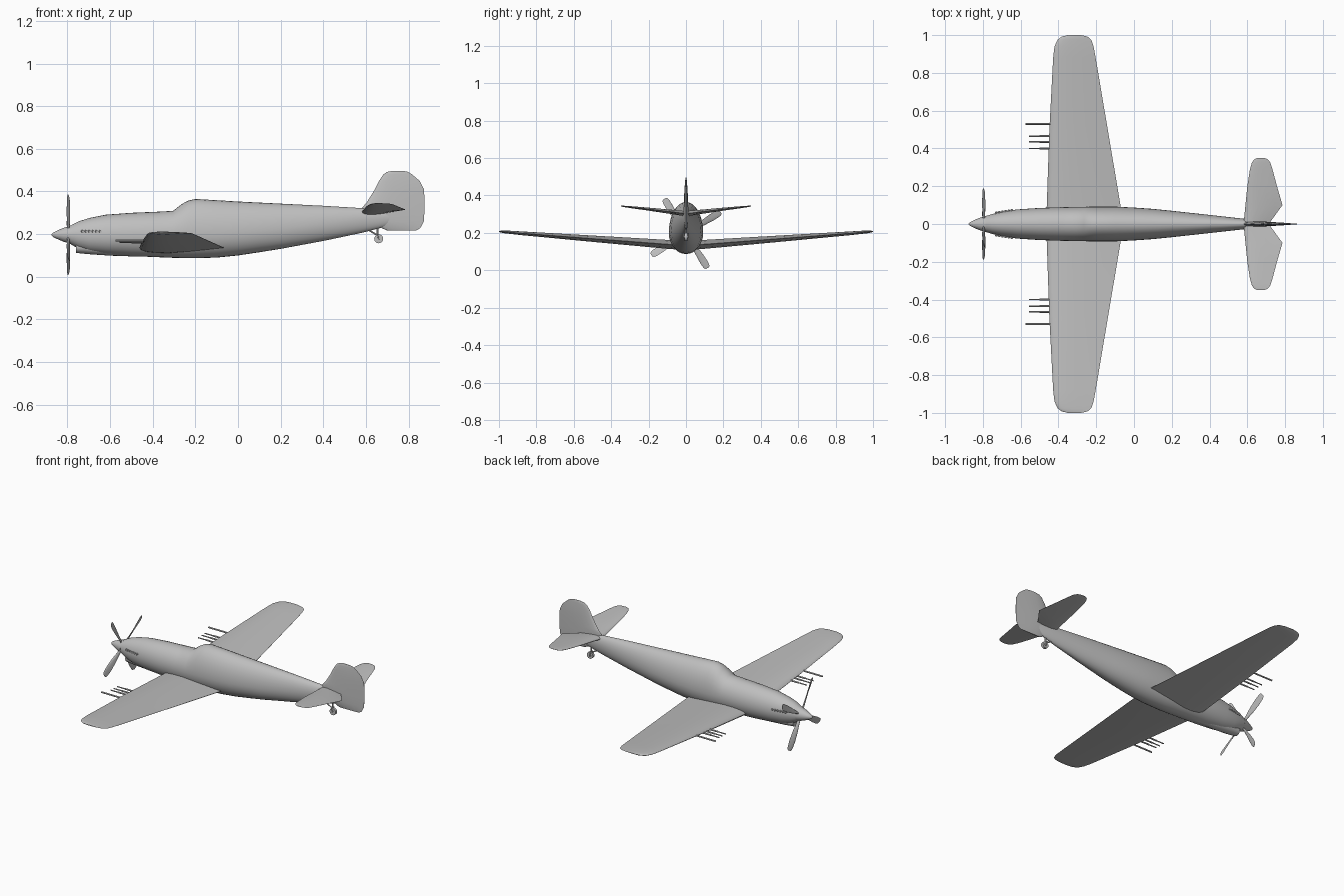
import bpy, bmesh, math
from mathutils import Vector, Matrix

cube = bpy.data.objects.get("Cube")
if cube:
    bpy.data.objects.remove(cube, do_unlink=True)

GREY = (0.52, 0.52, 0.52, 1)
mat = bpy.data.materials.new("plain grey")
mat.use_nodes = True
mat.diffuse_color = GREY
mat.node_tree.nodes["Principled BSDF"].inputs["Base Color"].default_value = GREY


def loft(name, rings, angle=35, mirror=False):
    """Skin a list of equal-length point rings and cap both ends."""
    bm = bmesh.new()
    rows = [[bm.verts.new(p) for p in ring] for ring in rings]
    n = len(rows[0])
    for a, b in zip(rows, rows[1:]):
        for i in range(n):
            j = (i + 1) % n
            bm.faces.new((a[i], a[j], b[j], b[i]))
    bm.faces.new(rows[0])
    bm.faces.new(rows[-1])
    bmesh.ops.recalc_face_normals(bm, faces=bm.faces)
    me = bpy.data.meshes.new(name)
    bm.to_mesh(me)
    bm.free()
    me.materials.append(mat)
    ob = bpy.data.objects.new(name, me)
    bpy.context.collection.objects.link(ob)
    bpy.ops.object.select_all(action="DESELECT")
    bpy.context.view_layer.objects.active = ob
    ob.select_set(True)
    bpy.ops.object.shade_smooth_by_angle(angle=math.radians(angle))
    if mirror:
        ob.modifiers.new("Mirror", "MIRROR").use_axis = (False, True, False)
    return ob


def egg(x, w, bottom, mid, top, n=32, y=0):
    """Upright cross-section, widest at height mid."""
    ring = []
    for i in range(n):
        t = math.tau * i / n
        c = math.cos(t)
        ring.append((x, y + w * math.sin(t), mid + c * ((top - mid) if c > 0 else (mid - bottom))))
    return ring


def tube(name, p, q, r, n=10, r2=None, mirror=False):
    """Straight rod between two points."""
    p, q = Vector(p), Vector(q)
    rot = (q - p).to_track_quat("Z", "Y")
    circle = [Vector((math.cos(math.tau * i / n), math.sin(math.tau * i / n), 0)) for i in range(n)]
    return loft(name, [[e + rot @ (c * s) for c in circle] for e, s in ((p, r), (q, r2 or r))], mirror=mirror)


# Half profile of a wing section: chord fraction, share of half thickness
HALF = [(0, 0), (.02, .4), (.08, .75), (.2, .97), (.35, 1), (.6, .7), (.8, .38), (1, .03)]
FOIL = HALF + [(u, -h) for u, h in reversed(HALF[1:])]


def wing_ring(lead, trail, thick, place):
    return [place(lead + (trail - lead) * u, h * thick / 2) for u, h in FOIL]


# Fuselage: x, half width, bottom, widest height, top
STATIONS = [
    (-.785, .042, .153, .197, .240), (-.75, .053, .132, .196, .259), (-.70, .065, .116, .195, .275),
    (-.62, .077, .105, .195, .291), (-.50, .085, .097, .195, .300), (-.38, .089, .092, .197, .305),
    (-.305, .090, .089, .198, .309), (-.265, .091, .088, .200, .340), (-.235, .092, .087, .201, .357),
    (-.20, .092, .087, .202, .365), (-.10, .092, .090, .204, .359), (0, .087, .100, .208, .353),
    (.10, .080, .115, .215, .348), (.20, .070, .131, .223, .343), (.40, .048, .168, .247, .333),
    (.58, .028, .206, .268, .322), (.68, .016, .232, .275, .312), (.76, .004, .262, .280, .298)]
loft("fuselage", [egg(*s) for s in STATIONS], 40)

# Spinner
loft("spinner", [egg(x, r, .197 - r, .197, .197 + r) for x, r in
                 [(-.875, .002), (-.868, .010), (-.85, .019), (-.82, .032), (-.785, .043)]], 50)

# Chin intake under the nose
loft("chin_intake", [egg(x, w, b, .14, .165, 20) for x, w, b in
                     [(-.76, .030, .112), (-.70, .036, .106), (-.60, .040, .099), (-.45, .03, .094)]])

# Main wings: y, leading x, trailing x, height, thickness
WING = [(.0, -.464, -.055, .133, .050), (.09, -.462, -.070, .138, .048), (.5, -.448, -.139, .169, .034),
        (.88, -.428, -.203, .198, .020), (.94, -.421, -.214, .203, .017), (.975, -.405, -.226, .205, .013),
        (.992, -.383, -.246, .207, .009), (1.0, -.350, -.280, .208, .003)]
loft("wings", [wing_ring(a, b, t, lambda x, h, y=y, z=z: (x, y, z + h)) for y, a, b, z, t in WING],
     40, mirror=True)

# Tailplane
TAIL = [(.0, .578, .715, .303, .028), (.02, .582, .728, .305, .027), (.10, .590, .786, .315, .022),
        (.20, .600, .757, .327, .016), (.29, .614, .733, .337, .011), (.325, .624, .722, .341, .008),
        (.342, .636, .708, .343, .005), (.35, .652, .690, .344, .002)]
loft("tailplane", [wing_ring(a, b, t, lambda x, h, y=y, z=z: (x, y, z + h)) for y, a, b, z, t in TAIL],
     40, mirror=True)

# Fin and rudder: height, leading x, trailing x, thickness
FIN = [(.217, .70, .835, .006), (.228, .675, .855, .014), (.26, .64, .872, .022), (.315, .575, .875, .026),
       (.35, .605, .875, .023), (.41, .642, .873, .019), (.45, .662, .852, .014), (.48, .682, .817, .009),
       (.492, .70, .797, .006), (.497, .725, .775, .002)]
loft("fin", [wing_ring(a, b, t, lambda x, h, z=z: (x, h, z)) for z, a, b, t in FIN], 40)

# Propeller blades: radius, chord, thickness, twist in degrees
BLADE = [(.02, .014, .012, 40), (.06, .020, .009, 34), (.11, .034, .007, 27), (.16, .041, .005, 22),
         (.195, .040, .004, 18), (.212, .033, .003, 17), (.218, .018, .002, 17)]
for k in range(4):
    turn = Matrix.Rotation(math.radians(32 + 90 * k), 3, "X")
    rings = []
    for r, chord, thick, twist in BLADE:
        spin = Matrix.Rotation(math.radians(twist), 3, "Y")
        rings.append([turn @ (spin @ Vector((h * thick / 2, 0, (u - .5) * chord)) + Vector((0, r, 0)))
                      + Vector((-.795, 0, .197)) for u, h in FOIL])
    loft(f"propeller_blade_{k + 1}", rings)

# Wing guns and the longer outboard barrel
for k, y in enumerate((.40, .435, .465)):
    z = .145 + .04 * y
    tube(f"gun_{k + 1}", (-.44, y, z), (-.555, y, z), .0035, mirror=True)
    tube(f"gun_sleeve_{k + 1}", (-.44, y, z), (-.50, y, z), .005, mirror=True)
tube("outer_gun", (-.44, .53, .171), (-.575, .53, .171), .005, mirror=True)

# Exhaust stubs
for k in range(6):
    x = -.735 + .0165 * k
    y = .052 + .0025 * k
    tube(f"exhaust_{k + 1}", (x, y - .012, .214), (x + .007, y + .014, .213), .006, 8, mirror=True)

# Tail wheel with its fork and brace
tube("tail_wheel", (.66, -.008, .178), (.66, .008, .178), .021, 20)
tube("wheel_hub", (.66, -.011, .178), (.66, .011, .178), .008, 12)
tube("wheel_strut", (.655, 0, .235), (.655, 0, .19), .005)
tube("wheel_brace", (.615, 0, .218), (.655, 0, .194), .004)
tube("wheel_fork", (.655, .012, .20), (.66, .012, .175), .003, 8, mirror=True)
